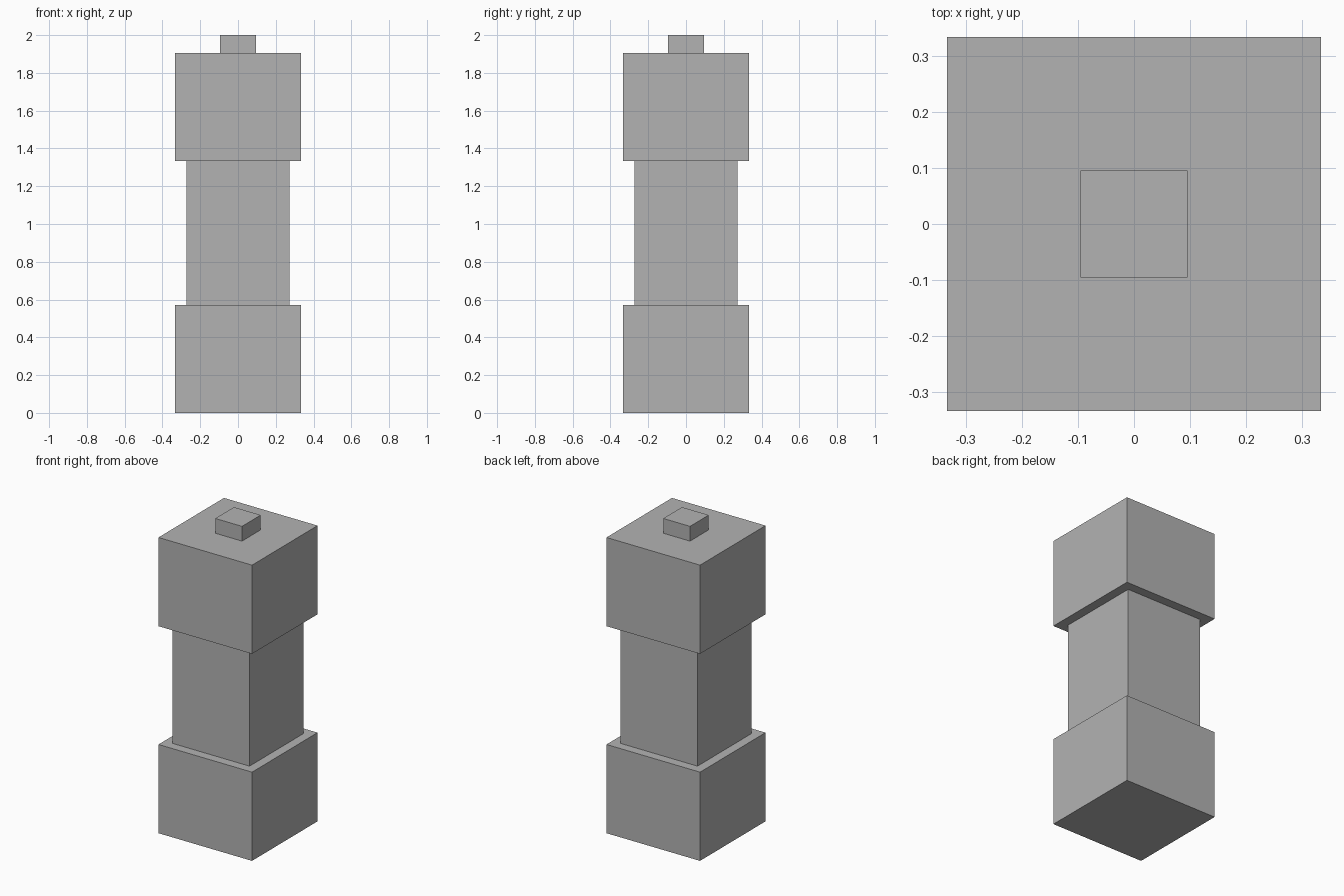
import bpy

default = bpy.data.objects.get("Cube")
if default:
    bpy.data.objects.remove(default, do_unlink=True)

# One flat grey for the whole post
grey = bpy.data.materials.new("grey")
grey.use_nodes = True
colour = (0.45, 0.45, 0.45, 1)
grey.diffuse_color = colour
grey.node_tree.nodes["Principled BSDF"].inputs["Base Color"].default_value = colour


def block(name, width, bottom, top):
    """Square block centred on the z axis between two heights."""
    bpy.ops.mesh.primitive_cube_add(size=1, location=(0, 0, (bottom + top) / 2))
    obj = bpy.context.object
    obj.name = obj.data.name = name
    obj.scale = (width, width, top - bottom)
    bpy.ops.object.transform_apply(location=False, rotation=False, scale=True)
    obj.data.materials.append(grey)
    return obj


# Stacked parts, from the ground up, on a module of 1/21 of the height
unit = 2 / 21
z = 0
for name, width, height in (
    ("base_block", 7, 6),
    ("middle_column", 5.75, 8),
    ("upper_block", 7, 6),
    ("top_knob", 2, 1),
):
    block(name, width * unit, z, z + height * unit)
    z += height * unit
